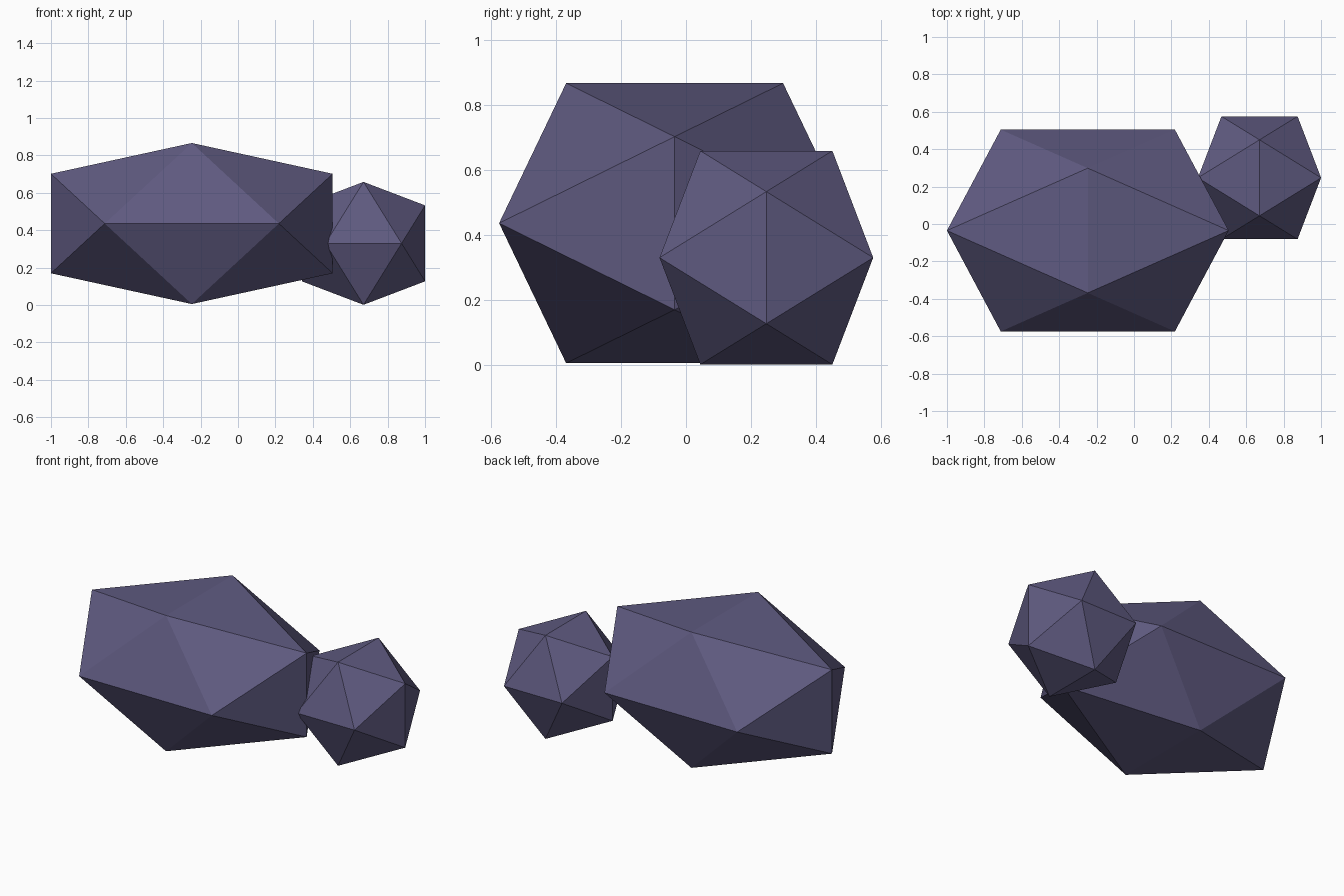
import bpy
import bmesh
from math import sqrt

default_cube = bpy.data.objects.get("Cube")
if default_cube:
    bpy.data.objects.remove(default_cube, do_unlink=True)

PHI = (1 + sqrt(5)) / 2

# Single stone colour
stone = bpy.data.materials.new("dusky purple stone")
stone.use_nodes = True
colour = (0.114, 0.102, 0.216, 1)
stone.diffuse_color = colour
bsdf = next(n for n in stone.node_tree.nodes if n.type == "BSDF_PRINCIPLED")
bsdf.inputs["Base Color"].default_value = colour
bsdf.inputs["Roughness"].default_value = 0.9


def rock(name, centre, scale):
    """Twenty-sided rock: hull of three crossed golden rectangles."""
    bm = bmesh.new()
    for a in (-1, 1):
        for b in (-PHI, PHI):
            for corner in ((0, a, b), (a, b, 0), (b, 0, a)):
                bm.verts.new([c * s for c, s in zip(corner, scale)])
    bmesh.ops.convex_hull(bm, input=bm.verts[:])
    bmesh.ops.recalc_face_normals(bm, faces=bm.faces[:])
    mesh = bpy.data.meshes.new(name)
    bm.to_mesh(mesh)
    bm.free()
    mesh.materials.append(stone)
    obj = bpy.data.objects.new(name, mesh)
    obj.location = centre
    bpy.context.collection.objects.link(obj)
    return obj


# Wide boulder and the small stone leaning against it
rock("large_rock", (-0.247, -0.035, 0.436), (0.4655, 0.3335, 0.266))
rock("small_rock", (0.671, 0.247, 0.33), (0.2035, 0.203, 0.203))
